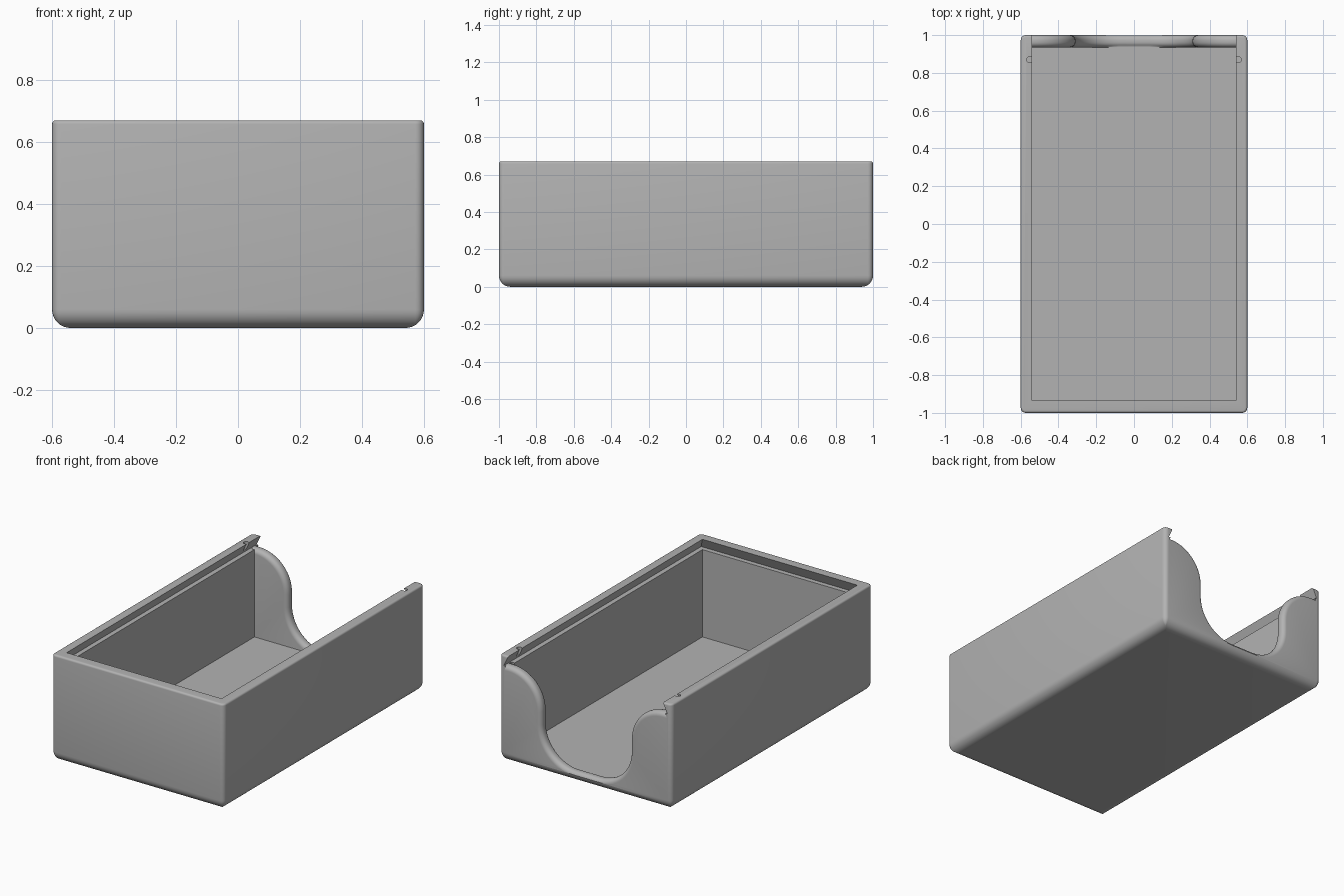
import bpy
import bmesh
from math import sin, cos, pi

default = bpy.data.objects.get("Cube")
if default:
    bpy.data.objects.remove(default)

WIDTH, LENGTH, HEIGHT = 0.6, 1.0, 0.67     # half width, half length, height
FLOOR, LEDGE = 0.055, 0.605                # cavity floor, lid groove floor
INNER_X, FRONT_Y, BACK_Y = 0.54, -0.935, 0.935
UNDERCUT = 0.03

grey = bpy.data.materials.new("light grey")
grey.use_nodes = True
colour = (0.45, 0.45, 0.45, 1)
grey.diffuse_color = colour
grey.node_tree.nodes["Principled BSDF"].inputs["Base Color"].default_value = colour


def loft(name, rings):
    """Skin a closed solid through rings with equal point counts."""
    bm = bmesh.new()
    loops = [[bm.verts.new(p) for p in ring] for ring in rings]
    n = len(loops[0])
    for a, b in zip(loops, loops[1:]):
        for i in range(n):
            j = (i + 1) % n
            bm.faces.new((a[i], a[j], b[j], b[i]))
    bm.faces.new(loops[0])
    bm.faces.new(loops[-1])
    bmesh.ops.recalc_face_normals(bm, faces=bm.faces)
    mesh = bpy.data.meshes.new(name)
    bm.to_mesh(mesh)
    bm.free()
    obj = bpy.data.objects.new(name, mesh)
    bpy.context.collection.objects.link(obj)
    mesh.materials.append(grey)
    return obj


def arc(cx, cy, r, start, end, steps):
    return [(cx + r * cos(start + (end - start) * i / steps),
             cy + r * sin(start + (end - start) * i / steps))
            for i in range(steps + 1)]


def rounded_ring(inset, radius, z):
    x, y = WIDTH - inset - radius, LENGTH - inset - radius
    points = []
    for k, (sx, sy) in enumerate(((1, 1), (-1, 1), (-1, -1), (1, -1))):
        points += arc(sx * x, sy * y, radius, k * pi / 2, (k + 1) * pi / 2, 5)
    return [(px, py, z) for px, py in points]


def rect_ring(x, y0, y1, z):
    return [(-x, y0, z), (x, y0, z), (x, y1, z), (-x, y1, z)]


# Outer shell: broad rounding below, fine rounding at the rim
CORNER, BASE, RIM = 0.028, 0.06, 0.012
rings = []
for a, _ in arc(0, 0, 1, 0, 1, 8) and [(i / 8 * pi / 2, 0) for i in range(9)]:
    inset = BASE * (1 - sin(a))
    rings.append(rounded_ring(inset, max(CORNER - inset, 0.002), BASE * (1 - cos(a))))
for i in range(5):
    a = i / 4 * pi / 2
    inset = RIM * (1 - cos(a))
    rings.append(rounded_ring(inset, CORNER - inset, HEIGHT - RIM + RIM * sin(a)))
box = loft("box_body", rings)

# Storage cavity
cavity = loft("cavity_cutter", [rect_ring(INNER_X, FRONT_Y, BACK_Y, z)
                                for z in (FLOOR, LEDGE + 0.02)])

# Dovetail lid groove, open at the back
slope = UNDERCUT / (HEIGHT - LEDGE)
top = HEIGHT + 0.01
tip = UNDERCUT - slope * (top - LEDGE)
groove = loft("groove_cutter", [
    rect_ring(INNER_X + UNDERCUT, FRONT_Y - UNDERCUT, LENGTH + 0.1, LEDGE),
    rect_ring(INNER_X + tip, FRONT_Y - tip, LENGTH + 0.1, top)])


# Curved thumb scoop through the back wall, with rounded lips
R, LIP = 0.23, 0.028
LOW = 0.065


def scoop_ring(y, grow, lowest):
    half = arc(INNER_X - 2 * R, LOW + R, R + grow, -pi / 2, 0, 14)
    half += arc(INNER_X, LEDGE - R, R - grow, pi, pi / 2, 14)
    half += [(INNER_X + 0.025, LEDGE - grow), (INNER_X + 0.01, LEDGE + 0.03)]
    half = [(x, max(z, lowest)) for x, z in half]
    outline = half + [(-x, z) for x, z in reversed(half)]
    return [(x, y, z) for x, z in outline]


sections = [scoop_ring(BACK_Y - 0.001, LIP, FLOOR + 0.0005)]
for i in range(7):
    a = i / 6 * pi / 2
    sections.append(scoop_ring(BACK_Y + LIP * sin(a) * 1.0 if i == 0 else
                               BACK_Y + LIP * (1 - cos(a)),
                               LIP * (1 - sin(a)), FLOOR + 0.0005))
for i in range(7):
    a = i / 6 * pi / 2
    sections.append(scoop_ring(LENGTH - LIP * (1 - sin(a)), LIP * (1 - cos(a)), 0))
sections.append(scoop_ring(LENGTH + 0.05, LIP, 0))
scoop = loft("scoop_cutter", sections)

# Small round lid catches near the back of each rail
catches = [loft("catch_cutter", [[(x, y, z) for x, y in
                                  arc(s * 0.553, 0.87, 0.016, 0, 2 * pi * 15 / 16, 15)]
                                 for z in (LEDGE + 0.001, HEIGHT + 0.05)])
           for s in (-1, 1)]

# Carve the box
bpy.context.view_layer.objects.active = box
for cutter in [cavity, groove, scoop] + catches:
    mod = box.modifiers.new("carve", 'BOOLEAN')
    mod.operation = 'DIFFERENCE'
    mod.solver = 'EXACT'
    mod.object = cutter
    bpy.ops.object.modifier_apply(modifier=mod.name)
    bpy.data.objects.remove(cutter)

bpy.ops.object.select_all(action='DESELECT')
box.select_set(True)
bpy.ops.object.shade_smooth_by_angle(angle=0.6)
